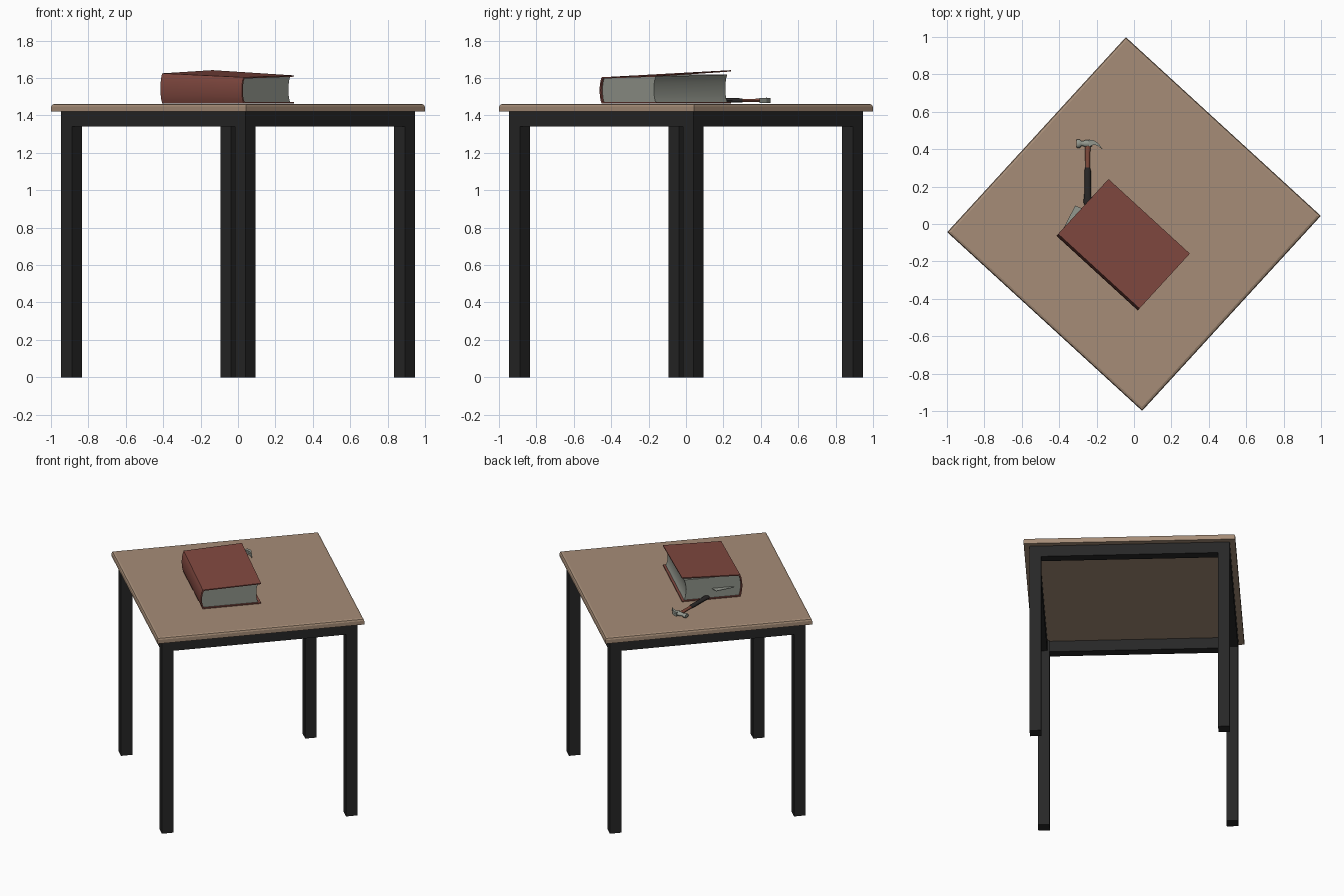
import bpy, bmesh, math
from mathutils import Matrix, Vector

cube = bpy.data.objects.get("Cube")
if cube:
    bpy.data.objects.remove(cube, do_unlink=True)


def material(name, r, g, b):
    m = bpy.data.materials.new(name)
    m.use_nodes = True
    m.diffuse_color = (r, g, b, 1)
    bsdf = m.node_tree.nodes["Principled BSDF"]
    bsdf.inputs["Base Color"].default_value = (r, g, b, 1)
    bsdf.inputs["Roughness"].default_value = 0.7
    return m


wood = material("tan wood", 0.38, 0.265, 0.185)
black = material("black metal", 0.02, 0.02, 0.02)
red = material("red cover", 0.22, 0.066, 0.051)
grey = material("page grey", 0.28, 0.295, 0.255)
steel = material("steel grey", 0.29, 0.31, 0.27)
handle_red = material("handle red brown", 0.22, 0.07, 0.045)
grip_black = material("grip black", 0.022, 0.02, 0.02)

TURN = Matrix.Rotation(math.radians(47.5), 4, "Z")
BOOK = Matrix.Translation((-0.0575, -0.11, 0)) @ TURN


def finish(name, bm, mat, matrix=Matrix(), smooth=False):
    bmesh.ops.recalc_face_normals(bm, faces=bm.faces)
    mesh = bpy.data.meshes.new(name)
    bm.to_mesh(mesh)
    bm.free()
    mesh.materials.append(mat)
    ob = bpy.data.objects.new(name, mesh)
    ob.matrix_world = matrix
    bpy.context.collection.objects.link(ob)
    if smooth:
        bpy.ops.object.select_all(action="DESELECT")
        ob.select_set(True)
        bpy.context.view_layer.objects.active = ob
        bpy.ops.object.shade_smooth_by_angle(angle=math.radians(40))
    return ob


def box(name, lo, hi, mat, matrix=TURN, bevel_top=0):
    bm = bmesh.new()
    bmesh.ops.create_cube(bm, size=1)
    lo, hi = Vector(lo), Vector(hi)
    for v in bm.verts:
        v.co = [(lo[i] + hi[i]) / 2 + v.co[i] * (hi[i] - lo[i]) for i in range(3)]
    if bevel_top:
        top = [e for e in bm.edges if all(v.co.z > hi.z - 1e-5 for v in e.verts)]
        bmesh.ops.bevel(bm, geom=top, offset=bevel_top, segments=2, profile=0.5, affect="EDGES")
    return finish(name, bm, mat, matrix)


def loft(name, rings, mat, matrix=Matrix(), smooth=False):
    """Skin a row of closed rings and cap both ends."""
    bm = bmesh.new()
    rows = [[bm.verts.new(p) for p in ring] for ring in rings]
    n = len(rows[0])
    for a, b in zip(rows, rows[1:]):
        for i in range(n):
            j = (i + 1) % n
            bm.faces.new((a[i], a[j], b[j], b[i]))
    bm.faces.new(rows[0])
    bm.faces.new(rows[-1])
    return finish(name, bm, mat, matrix, smooth)


# Table: bevelled top, four legs and the rails between them
HALF, LEG, W, TOP = 0.707, 0.63, 0.039, 1.42
box("table_top", (-HALF, -HALF, TOP), (HALF, HALF, 1.462), wood, bevel_top=0.015)
for sx, sname in ((-1, "right"), (1, "left")):
    for sy, yname in ((-1, "front"), (1, "back")):
        x, y = sx * LEG, sy * LEG
        box(f"{yname}_{sname}_leg", (x - W, y - W, 0), (x + W, y + W, TOP), black)
inner = LEG - W
for i, side in enumerate(("left", "back", "right", "front")):
    spin = TURN @ Matrix.Rotation(i * math.pi / 2, 4, "Z")
    box(f"{side}_rail", (LEG - 0.025, -inner, 1.34), (LEG + W, inner, TOP), black, spin)

# Book: wrapped cover with bulging spine, slightly lifted at one corner
BASE, LEN, U = 1.464, 0.295, 0.205


def bulge(z0, z1, u, depth, steps=8):
    """Arc from the bottom to the top of one side of the book."""
    pts = []
    for k in range(steps + 1):
        t = k / steps
        pts.append((u + depth * math.sin(math.pi * t) ** 0.7, z0 + (z1 - z0) * t))
    return pts


def cover_ring(v, spine_top, fore_top, t=0.007):
    outer = [(U, BASE)] + bulge(BASE, spine_top, -U + 0.012, -0.014) + [(U, fore_top)]
    inside = [(U, BASE + t)] + bulge(BASE + t, spine_top - t, -U + 0.02, -0.014) + [(U, fore_top - t)]
    return [(u, v, z) for u, z in outer + inside[::-1]]


def cover_strip(name, end_a, end_b):
    bm = bmesh.new()
    rows = [[bm.verts.new(p) for p in end] for end in (end_a, end_b)]
    n = len(end_a)
    for i in range(n):
        j = (i + 1) % n
        bm.faces.new((rows[0][i], rows[0][j], rows[1][j], rows[1][i]))
    for r in rows:
        for i in range(n // 2 - 1):
            bm.faces.new((r[i], r[i + 1], r[n - 2 - i], r[n - 1 - i]))
    return finish(name, bm, red, BOOK, True)


cover_strip("book_cover", cover_ring(-LEN, 1.604, 1.614), cover_ring(LEN, 1.625, 1.642))


def page_ring(v, spine_top, fore_top):
    spine = bulge(BASE + 0.006, spine_top, -U + 0.02, -0.012)
    fore = bulge(BASE + 0.006, fore_top, U - 0.016, -0.014)
    return [(u, v, z) for u, z in spine + fore[::-1]]


loft("book_pages", [page_ring(0.012 - LEN, 1.598, 1.607), page_ring(LEN - 0.012, 1.618, 1.618)],
     grey, BOOK, True)

# Loose paper corner sticking out of the pages
corner = [(-0.15, LEN - 0.02), (-0.15, LEN), (-0.02, LEN + 0.035), (0, LEN - 0.02)]
loft("paper_marker", [[(u, v, z) for u, v in corner] for z in (1.535, 1.538)], steel, BOOK)

# Hammer lying flat, handle along y
HX, HZ = -0.248, 1.48


def round_bar(name, stations, mat, along_x=False, sides=12):
    """Stations are (position, half width, half height) along the axis."""
    rings = []
    for pos, w, h in stations:
        ring = []
        for k in range(sides):
            a = 2 * math.pi * k / sides
            c, s = w * math.cos(a), h * math.sin(a)
            ring.append((pos, 0.43 + c, HZ + s) if along_x else (HX + c, pos, HZ + s))
        rings.append(ring)
    return loft(name, rings, mat, smooth=True)


round_bar("hammer_handle", [(0.295, 0.012, 0.009), (0.36, 0.013, 0.009), (0.435, 0.016, 0.010)], handle_red)
round_bar("hammer_grip", [(0.105, 0.019, 0.011), (0.12, 0.022, 0.013), (0.16, 0.018, 0.012),
                          (0.22, 0.017, 0.012), (0.285, 0.017, 0.012), (0.302, 0.013, 0.010)], grip_black)
round_bar("hammer_poll", [(-0.308, 0.020, 0.013), (-0.304, 0.023, 0.015), (-0.29, 0.023, 0.015),
                          (-0.282, 0.014, 0.011), (-0.27, 0.014, 0.011), (-0.26, 0.019, 0.014),
                          (-0.235, 0.019, 0.014), (-0.225, 0.015, 0.012)], steel, True)

# Claw: two curved, tapering prongs
upper = [(-0.24, 0.451), (-0.215, 0.447), (-0.19, 0.431), (-0.163, 0.393)]
lower = [(-0.172, 0.402), (-0.195, 0.419), (-0.215, 0.424), (-0.24, 0.414)]
for side, name in ((-1, "lower"), (1, "upper")):
    near, far = HZ + side * 0.001, HZ + side * 0.014
    loft(f"hammer_claw_{name}", [[(x, y, z) for x, y in upper + lower] for z in (near, far)], steel)
